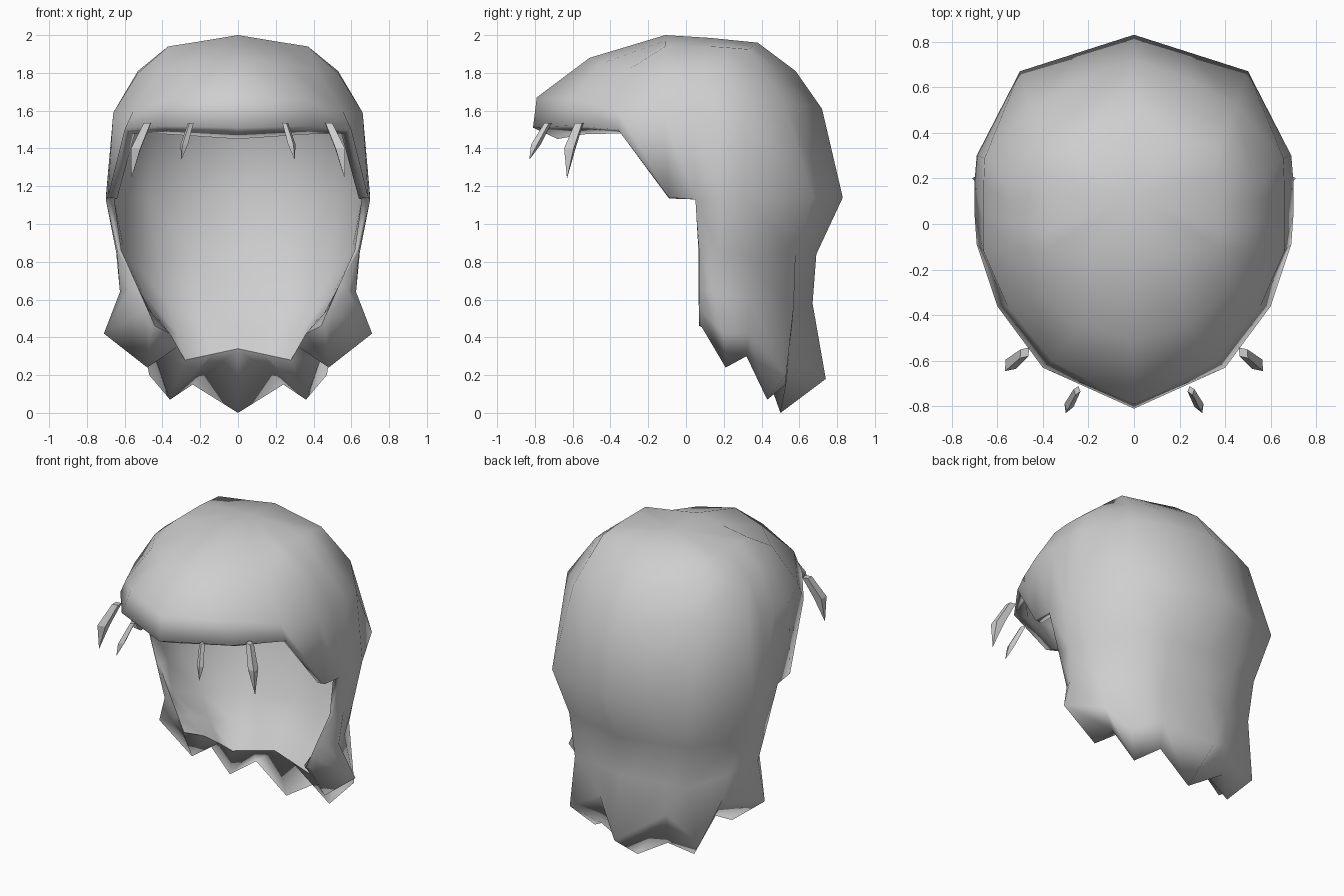
import bpy
import bmesh
from mathutils import Vector

if "Cube" in bpy.data.objects:
    bpy.data.objects.remove(bpy.data.objects["Cube"], do_unlink=True)

GREY = (0.62, 0.62, 0.62, 1)
grey = bpy.data.materials.new("hair_grey")
grey.use_nodes = True
grey.diffuse_color = GREY
grey.node_tree.nodes["Principled BSDF"].inputs["Base Color"].default_value = GREY


def finish(bm, name):
    """Turn the closed bmesh into an object with the hair colour."""
    bmesh.ops.recalc_face_normals(bm, faces=bm.faces)
    mesh = bpy.data.meshes.new(name)
    bm.to_mesh(mesh)
    bm.free()
    mesh.materials.append(grey)
    obj = bpy.data.objects.new(name, mesh)
    bpy.context.collection.objects.link(obj)
    return obj


# Half rings of the hair from crown to brow, running front centre to back centre
crown = [(0, -.11, 2.0), (.18, -.11, 1.97), (.37, -.11, 1.94), (.37, -.03, 1.94),
         (.37, .05, 1.94), (.37, .13, 1.94), (.37, .21, 1.935), (.37, .33, 1.925),
         (.19, .355, 1.94), (0, .38, 1.96)]
upper = [(0, -.51, 1.88), (.23, -.45, 1.85), (.41, -.30, 1.82), (.53, -.10, 1.80),
         (.53, 0, 1.81), (.53, .1, 1.81), (.52, .2, 1.81), (.41, .425, 1.79),
         (.20, .50, 1.81), (0, .58, 1.81)]
brow = [(0, -.79, 1.67), (.36, -.60, 1.66), (.555, -.36, 1.60), (.66, -.12, 1.59),
        (.66, .03, 1.59), (.66, .17, 1.59), (.655, .29, 1.59), (.45, .52, 1.65),
        (.25, .63, 1.63), (0, .72, 1.61)]
widest = [(0, -.81, 1.51), (.40, -.63, 1.52), (.6, -.36, 1.50), (.69, -.09, 1.14),
          (.70, .05, 1.13), (.70, .18, 1.14), (.69, .3, 1.14), (.50, .67, 1.14),
          (.25, .75, 1.14), (0, .83, 1.14)]
# Lower rings cover only the sides and back
nape = [(.64, .07, .86), (.645, .17, .85), (.62, .3, .84), (.44, .58, .84),
        (.24, .64, .84), (0, .69, .84)]
neck = [(.58, .07, .65), (.625, .15, .64), (.54, .33, .60), (.405, .57, .56),
        (.24, .56, .55), (0, .67, .58)]
# Three claw-like tufts flare out, then tuck back in to their tips
flare = [(.50, .08, .54), (.71, .20, .42), (.50, .33, .43), (.47, .53, .20),
         (.24, .55, .34), (0, .74, .18)]
hem = [(.46, .08, .46), (.48, .21, .24), (.44, .32, .30), (.36, .43, .07),
       (.24, .53, .15), (0, .5, 0)]
# Inside of the shell
inner_front = [(0, -.68, 1.45), (.37, -.54, 1.475), (.56, -.33, 1.48),
               (.64, -.09, 1.135), (.655, .05, 1.13)]
inner_hem = [(.44, .07, .46), (.36, .17, .42), (.32, .26, .35), (.28, .34, .28),
             (.14, .36, .31), (0, .38, .34)]


def shrink(points, kx, ky, kz):
    return [(x * kx, y * ky, 1.1 + (z - 1.1) * kz) for x, y, z in points]


def skin(bm, pole, rings):
    """Loft the rings; short rings line up with the back end of long ones."""
    top = bm.verts.new(pole)
    rows = [[bm.verts.new(p) for p in ring] for ring in rings]
    for a, b in zip(rows[0], rows[0][1:]):
        bm.faces.new((top, a, b))
    for r, s in zip(rows, rows[1:]):
        r = r[-len(s):]
        for i in range(len(s) - 1):
            bm.faces.new((r[i], s[i], s[i + 1], r[i + 1]))
    return [top] + [v for row in rows for v in row]


bm = bmesh.new()
outer = skin(bm, (0, .13, 1.985), [crown, upper, brow, widest, nape, neck, flare, hem])
inner_neck = shrink(neck, .92, .93, .95)
inner_flare = [Vector(a).lerp(Vector(b), .55) for a, b in zip(inner_neck, inner_hem)]
inner = skin(bm, (0, .12, 1.93),
             [shrink(r, .94, .94, .94) for r in (crown, upper, brow)]
             + [inner_front + shrink(widest[5:], .94, .94, .94),
                shrink(nape, .965, .94, 1), inner_neck, inner_flare, inner_hem])
# Rim joining the outer and inner skins along every open edge
pair = dict(zip(outer, inner))
for e in [e for e in bm.edges if e.is_boundary and e.verts[0] in pair]:
    a, b = e.verts
    if a.co.x > 1e-4 or b.co.x > 1e-4:
        bm.faces.new((a, b, pair[b], pair[a]))
for f in bm.faces:
    f.smooth = True
# Crisp inner lip along the neck opening
lip = inner[-24::6] + inner[-5:]
for a, b in zip(lip, lip[1:]):
    bm.edges.get((a, b)).smooth = False
bmesh.ops.mirror(bm, geom=bm.verts[:] + bm.edges[:] + bm.faces[:],
                 axis='X', merge_dist=1e-4)
finish(bm, "hair_shell")


# Thin four-sided fringe strands: root, bend, tip
def strand(name, side, root, bend, tip, w):
    bm = bmesh.new()
    out = Vector((root[0], root[1], 0)).normalized()
    across = Vector((-out.y, out.x, 0))
    rings = []
    for c, k in ((root, .75), (bend, 1)):
        ring = [Vector(c) + d * w * k for d in
                (out * .9 + Vector((0, 0, .01)), across * .7, -out * .9, -across * .7)]
        rings.append([bm.verts.new((p.x * side, p.y, p.z)) for p in ring])
    end = bm.verts.new((tip[0] * side, tip[1], tip[2]))
    a, b = rings
    bm.faces.new(a)
    for i in range(4):
        j = (i + 1) % 4
        bm.faces.new((a[i], a[j], b[j], b[i]))
        bm.faces.new((b[i], b[j], end))
    finish(bm, name)


for side, label in ((1, "left"), (-1, "right")):
    strand("inner_strand_" + label, side, (.25, -.73, 1.535), (.285, -.795, 1.42),
           (.30, -.83, 1.34), .03)
    strand("outer_strand_" + label, side, (.48, -.565, 1.535), (.54, -.615, 1.40),
           (.565, -.63, 1.24), .044)
